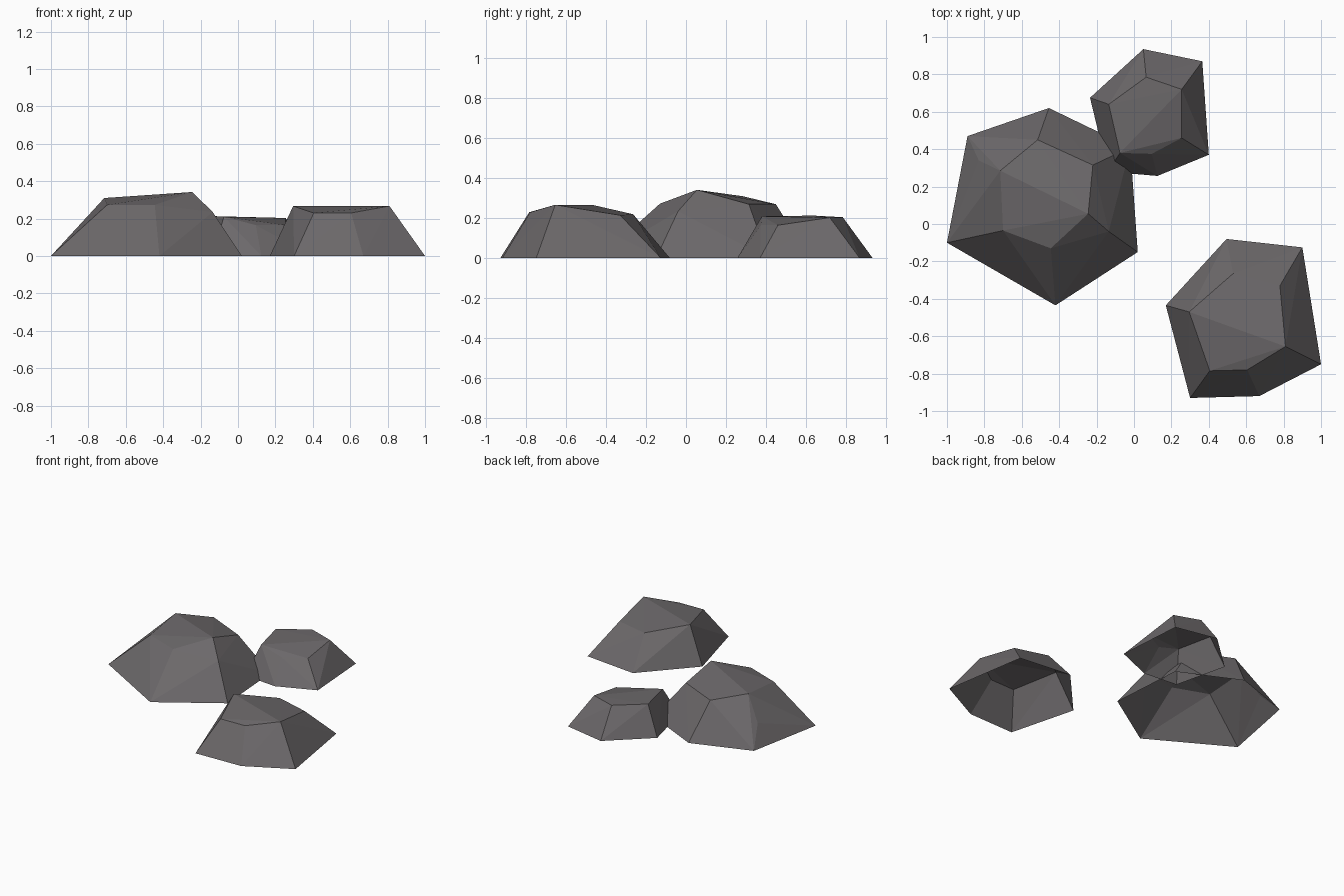
import bpy, bmesh

if "Cube" in bpy.data.objects:
    bpy.data.objects.remove(bpy.data.objects["Cube"])

# One grey stone colour
stone = bpy.data.materials.new("stone_grey")
stone.diffuse_color = (0.15, 0.14, 0.145, 1)
stone.use_nodes = True
stone.node_tree.nodes["Principled BSDF"].inputs["Base Color"].default_value = stone.diffuse_color


def rock(name, base, upper):
    """Faceted rock: hull around a ground outline and upper corners, open below."""
    bm = bmesh.new()
    for x, y in base:
        bm.verts.new((x, y, 0))
    for p in upper:
        bm.verts.new(p)
    bmesh.ops.convex_hull(bm, input=bm.verts[:])
    bmesh.ops.recalc_face_normals(bm, faces=bm.faces[:])
    under = [f for f in bm.faces if all(v.co.z < 1e-5 for v in f.verts)]
    bmesh.ops.delete(bm, geom=under, context='FACES')
    mesh = bpy.data.meshes.new(name)
    bm.to_mesh(mesh)
    bm.free()
    mesh.materials.append(stone)
    obj = bpy.data.objects.new(name, mesh)
    bpy.context.collection.objects.link(obj)
    return obj


# Large rock at the left
rock("large_rock",
     [(-1, -.10), (-.89, .47), (-.455, .62), (-.02, .41), (.02, -.15), (-.42, -.435)],
     [(-.70, -.035, .273), (-.715, .285, .31), (-.515, .45, .27), (-.22, .315, .27),
      (-.245, .055, .342), (-.445, -.13, .273), (-.83, .34, .142), (-.135, -.04, .235)])

# Medium rock at the front right
rock("medium_rock",
     [(.17, -.435), (.495, -.08), (.90, -.125), (1, -.75), (.67, -.92), (.30, -.93)],
     [(.295, -.47, .267), (.53, -.265, .22), (.78, -.33, .215),
      (.81, -.655, .267), (.605, -.78, .23), (.405, -.785, .23)])

# Small rock at the back
rock("small_rock",
     [(-.235, .675), (.05, .935), (.365, .87), (.40, .37), (.125, .257), (-.14, .28)],
     [(-.135, .64, .213), (.065, .785, .205), (.255, .72, .203),
      (.255, .46, .165), (.095, .375, .165), (-.075, .38, .21)])
